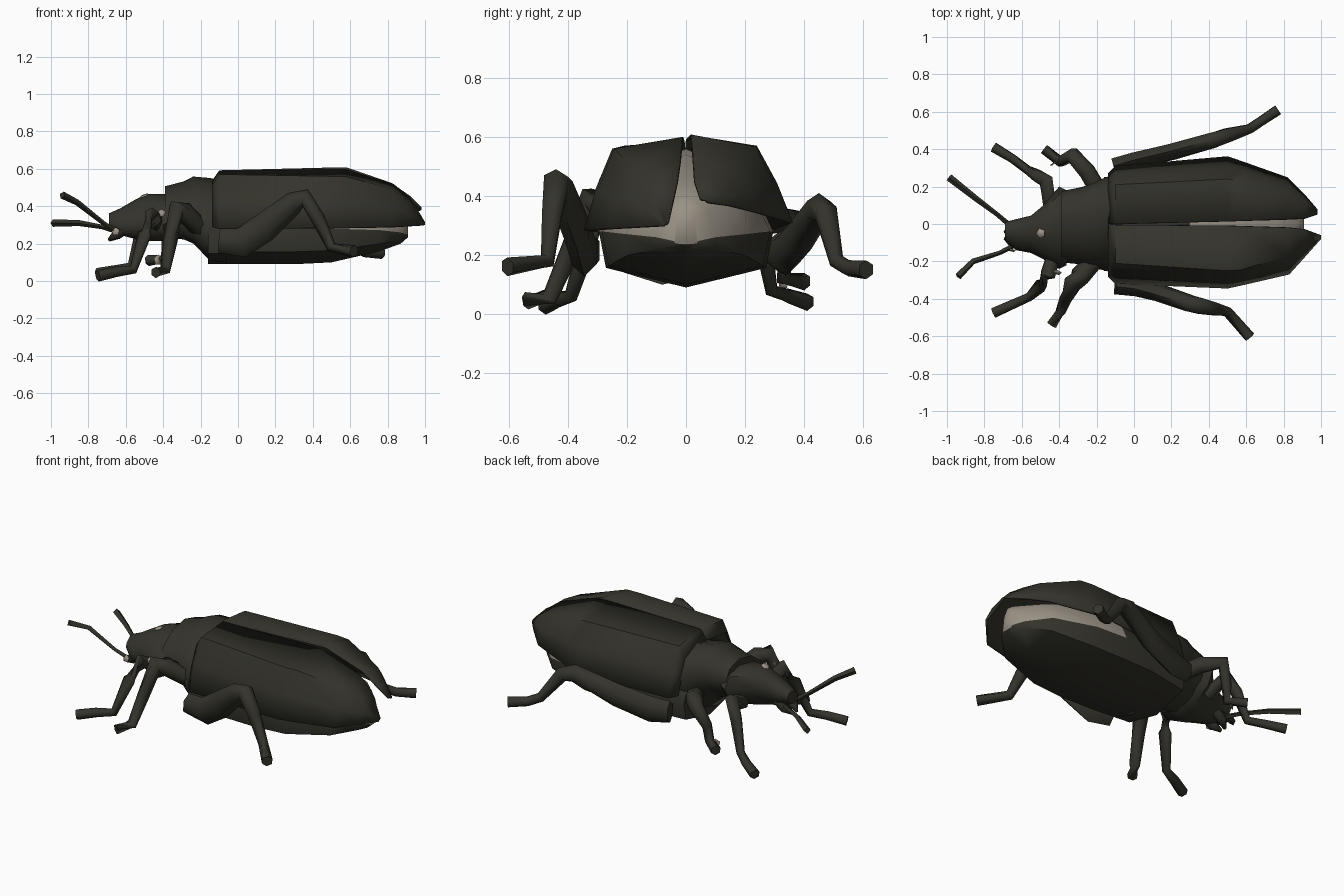
import bpy, bmesh, math
from mathutils import Vector

if "Cube" in bpy.data.objects:
    bpy.data.objects.remove(bpy.data.objects["Cube"])


def material(name, rgb):
    m = bpy.data.materials.new(name)
    m.use_nodes = True
    m.diffuse_color = (*rgb, 1)
    m.node_tree.nodes["Principled BSDF"].inputs["Base Color"].default_value = (*rgb, 1)
    return m


DARK = material("dark olive shell", (0.034, 0.033, 0.025))
PALE = material("pale beige skin", (0.32, 0.285, 0.235))


def loft(name, rings, closed=True, pale=(), pale_from=0.0, sharp=50):
    """Skin a list of point rings; segments in 'pale' are beige behind x = pale_from."""
    bm = bmesh.new()
    rows = [[bm.verts.new(p) for p in ring] for ring in rings]
    n = len(rows[0])
    for a, b in zip(rows, rows[1:]):
        for i in range(n if closed else n - 1):
            j = (i + 1) % n
            f = bm.faces.new((a[i], a[j], b[j], b[i]))
            f.material_index = int(i in pale and a[i].co.x >= pale_from)
    if closed:
        bm.faces.new(rows[0])
        bm.faces.new(rows[-1]).material_index = int(bool(pale))
    bmesh.ops.recalc_face_normals(bm, faces=bm.faces)
    me = bpy.data.meshes.new(name)
    bm.to_mesh(me)
    bm.free()
    ob = bpy.data.objects.new(name, me)
    bpy.context.collection.objects.link(ob)
    me.materials.append(DARK)
    me.materials.append(PALE)
    bpy.ops.object.select_all(action='DESELECT')
    ob.select_set(True)
    bpy.context.view_layer.objects.active = ob
    bpy.ops.object.shade_smooth_by_angle(angle=math.radians(sharp))
    return ob


def oval(x, yc, w, zb, zt, n=10):
    """Upright oval section across the body."""
    return [(x, yc + w * math.cos(math.tau * i / n),
             (zb + zt) / 2 + (zt - zb) / 2 * math.sin(math.tau * (i + .5) / n)
             / math.cos(math.pi / n)) for i in range(n)]


def limb(name, path, radii, sides=6, cap=1.0):
    """Tube of changing radius along a jointed path, at most 'cap' thick sideways."""
    pts = [Vector(p) for p in path]
    rings = []
    for i, p in enumerate(pts):
        d1 = (p - pts[max(i - 1, 0)]).normalized()
        d2 = (pts[min(i + 1, len(pts) - 1)] - p).normalized()
        t = (d1 + d2).normalized()
        ref = Vector((0, 1, 0)) if abs(t.y) < .8 else Vector((1, 0, 0))
        u = t.cross(ref).normalized()
        v = t.cross(u)
        rings.append([p + u * radii[i] * math.cos(math.tau * k / sides)
                      + v * min(radii[i], cap) * math.sin(math.tau * k / sides)
                      for k in range(sides)])
    return loft(name, rings, sharp=75)


# Head and thorax
loft("head", [oval(*r) for r in (
    (-.69, -.04, .05, .28, .36), (-.63, -.057, .083, .25, .385),
    (-.55, -.055, .10, .23, .43), (-.49, -.045, .14, .22, .46),
    (-.40, -.02, .22, .22, .46), (-.36, -.02, .20, .25, .46))])
loft("thorax", [oval(*r) for r in (
    (-.39, -.015, .19, .24, .50), (-.29, -.01, .205, .23, .525),
    (-.24, -.01, .22, .21, .55), (-.15, 0, .25, .12, .54), (-.06, 0, .26, .11, .52))])


# Abdomen: keeled dark belly with a pale back, narrowing to an upright tail edge
def belly(x, w, zb, zm, zt):
    low = zb + (zm - zb) * .35
    high = zm + (zt - zm) * .65
    return [(x, 0, zb), (x, .92 * w, low), (x, w, zm), (x, .72 * w, high),
            (x, 0, zt), (x, -.72 * w, high), (x, -w, zm), (x, -.92 * w, low)]


loft("abdomen", [belly(*r) for r in (
    (-.16, .25, .09, .25, .45), (.1, .29, .09, .28, .55), (.3, .295, .09, .28, .56),
    (.5, .285, .10, .28, .54), (.76, .215, .16, .272, .45), (.87, .10, .20, .26, .40),
    (.91, .04, .235, .247, .37))],
    pale=(2, 3, 4, 5), pale_from=.25)

# Wing cases: x, then inner, shoulder and outer edge as (y, z)
left_case = ((-.14, 0, .535, .20, .51, .27, .30), (-.10, 0, .592, .21, .57, .31, .29),
             (.5, .015, .607, .24, .57, .362, .31), (.58, .018, .608, .235, .567, .335, .32),
             (.82, .025, .525, .17, .49, .25, .345), (.92, .03, .455, .11, .43, .15, .37),
             (.98, .05, .395, .06, .39, .08, .38))
right_case = ((-.14, 0, .535, -.20, .51, -.28, .29), (-.10, -.005, .587, -.21, .57, -.32, .28),
              (.5, -.01, .60, -.25, .56, -.345, .285), (.57, -.012, .60, -.245, .56, -.33, .285),
              (.83, -.02, .52, -.17, .49, -.27, .29),
              (.92, -.03, .45, -.12, .42, -.17, .295), (1.0, -.06, .315, -.07, .305, -.08, .30))
for name, rows, side in (("left_wing_case", left_case, 1), ("right_wing_case", right_case, -1)):
    rings = []
    for x, yi, zi, ys, zs, yo, zo in rows:
        mid = (x, (ys + yo) / 2 + .008 * side * (x < .9), (zs + zo) / 2 + .003)
        rings.append([(x, yi, zi), (x, ys, zs), mid, (x, yo, zo)])
    ob = loft(name, rings, closed=False)
    # Keep the outside facing up so the shell thickens inward
    if sum(p.normal.z for p in ob.data.polygons) < 0:
        ob.data.flip_normals()
    s = ob.modifiers.new("thickness", 'SOLIDIFY')
    s.thickness = .012
    s.offset = -1

# Legs
limb("left_front_leg", ((-.45, .10, .28), (-.47, .23, .35), (-.52, .26, .25), (-.57, .29, .08),
                        (-.65, .35, .06), (-.75, .41, .04)), (.04, .042, .034, .024, .026, .03))
limb("right_front_leg", ((-.42, -.14, .28), (-.46, -.27, .35), (-.50, -.33, .25), (-.56, -.39, .06),
                         (-.65, -.43, .05), (-.75, -.475, .027)), (.04, .045, .037, .024, .028, .03))
limb("left_middle_leg", ((-.18, .16, .28), (-.25, .28, .32), (-.33, .37, .32), (-.38, .34, .21),
                         (-.39, .33, .12), (-.48, .40, .11)), (.05, .05, .042, .03, .027, .03))
limb("right_middle_leg", ((-.20, -.18, .28), (-.29, -.28, .37), (-.33, -.32, .385), (-.36, -.39, .22),
                          (-.39, -.46, .06), (-.44, -.54, .045)), (.05, .055, .05, .038, .03, .03))
limb("left_hind_leg", ((-.11, .31, .21), (.0, .34, .21), (.2, .385, .26), (.43, .45, .355),
                       (.50, .475, .34), (.62, .51, .18), (.68, .55, .155), (.77, .61, .15)),
     (.065, .08, .075, .055, .042, .027, .028, .032), cap=.048)
limb("right_hind_leg", ((-.10, -.335, .215), (.02, -.345, .205), (.14, -.37, .285), (.30, -.425, .42),
                        (.36, -.44, .445), (.43, -.455, .33), (.50, -.47, .18), (.62, -.605, .16)),
     (.065, .08, .078, .06, .048, .038, .028, .032), cap=.048)

# Feelers and jaws
limb("left_feeler", ((-.66, -.01, .27), (-.73, .05, .29), (-.85, .14, .31), (-.99, .25, .31)),
     (.014, .012, .016, .02), 4)
limb("right_feeler", ((-.65, -.12, .26), (-.72, -.155, .31), (-.86, -.20, .42), (-.94, -.28, .46)),
     (.014, .012, .016, .02), 4)
for side, y in (("left", -.02), ("right", -.10)):
    limb(side + "_jaw", ((-.60, y, .29), (-.65, y, .25), (-.69, -.06 + (y + .06) * .4, .22)),
         (.035, .03, .01), 5)


# Small pale patches on the head, cheek, mouth and one foot
def patch(name, centre, normal, size):
    n = Vector(normal).normalized()
    c = Vector(centre)
    ob = limb(name, (c - n * .004, c + n * .004), (size, size * .8), 5)
    ob.data.materials[0] = PALE


patch("crown_patch", (-.50, -.05, .458), (-.4, -.1, 1), .027)
patch("cheek_patch", (-.41, -.26, .365), (-.3, -1, .5), .024)
patch("mouth_patch", (-.655, -.14, .265), (-.3, -1, .2), .024)
patch("foot_patch", (-.425, .328, .112), (.6, -.8, 0), .03)
